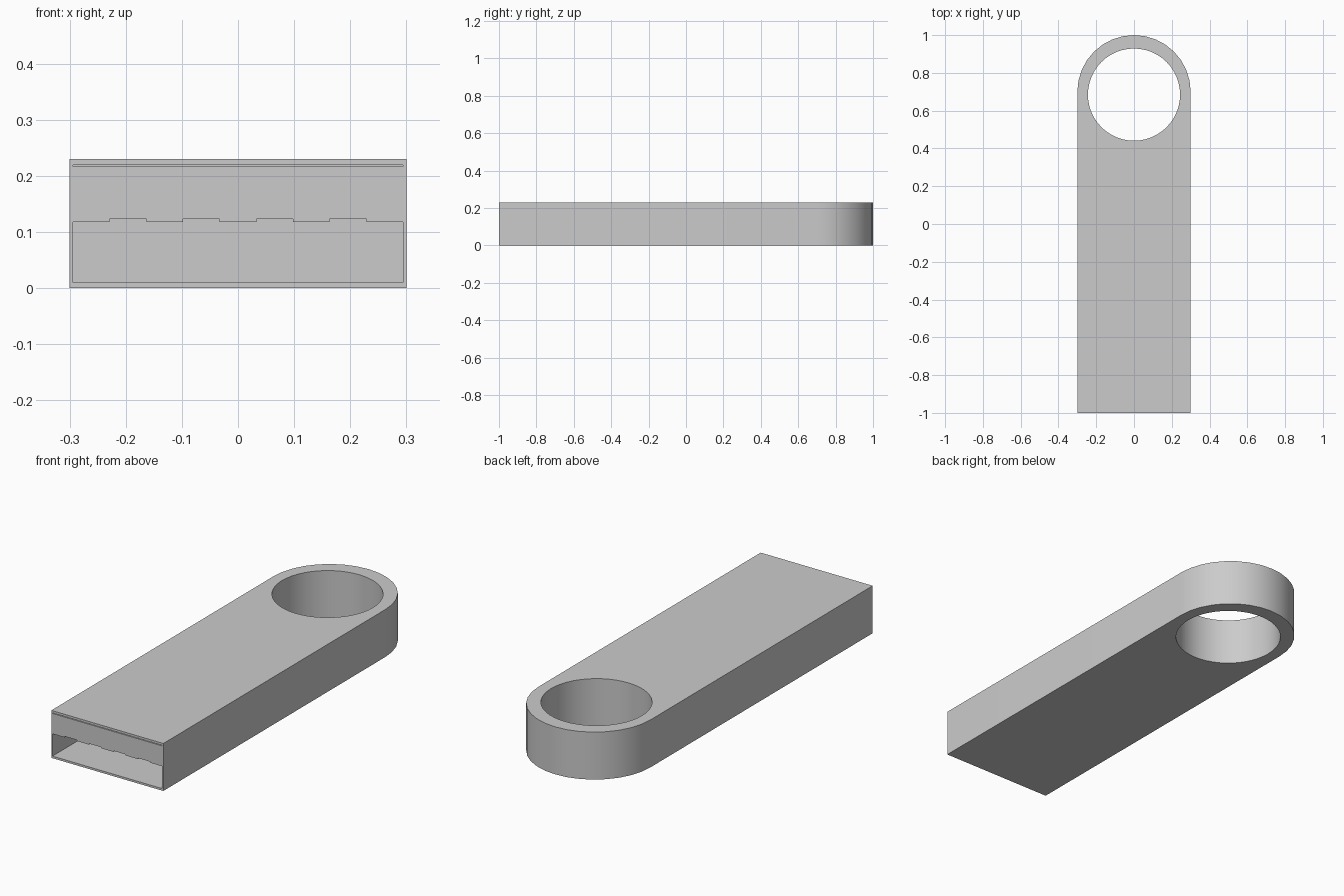
import bpy, bmesh, math

if "Cube" in bpy.data.objects:
    bpy.data.objects.remove(bpy.data.objects["Cube"])

HALF_W, HEIGHT = 0.30, 0.23      # outer size
IN_W, IN_LOW, IN_TOP = 0.294, 0.01, 0.2195
TONGUE_Z = 0.123
FRONT, BACK = -1.0, -0.4         # socket mouth and socket end


def prism(name, pts, z0, z1):
    """Extrude a flat outline upward from z0 to z1."""
    mesh = bpy.data.meshes.new(name)
    bm = bmesh.new()
    face = bm.faces.new([bm.verts.new((x, y, z0)) for x, y in pts])
    new = bmesh.ops.extrude_face_region(bm, geom=[face])["geom"]
    verts = [g for g in new if isinstance(g, bmesh.types.BMVert)]
    bmesh.ops.translate(bm, vec=(0, 0, z1 - z0), verts=verts)
    bmesh.ops.recalc_face_normals(bm, faces=bm.faces)
    bm.to_mesh(mesh)
    bm.free()
    ob = bpy.data.objects.new(name, mesh)
    bpy.context.collection.objects.link(ob)
    return ob


def box(name, x0, x1, y0, y1, z0, z1):
    return prism(name, [(x0, y0), (x1, y0), (x1, y1), (x0, y1)], z0, z1)


def arc(cy, r, a0, a1, n):
    return [(r * math.cos(a0 + (a1 - a0) * i / n),
             cy + r * math.sin(a0 + (a1 - a0) * i / n)) for i in range(n + 1)]


def cut(target, cutter):
    mod = target.modifiers.new(cutter.name, "BOOLEAN")
    mod.operation = "DIFFERENCE"
    mod.solver = "EXACT"
    mod.object = cutter
    bpy.context.view_layer.objects.active = target
    bpy.ops.object.modifier_apply(modifier=mod.name)
    bpy.data.objects.remove(cutter)


# Case: long bar with a rounded back end
outline = [(-HALF_W, FRONT), (HALF_W, FRONT)] + arc(0.70, HALF_W, 0, math.pi, 16)
case = prism("case", outline, 0, HEIGHT)

# Round finger hole and front socket
cut(case, prism("hole_cutter", arc(0.685, 0.244, 0, 2 * math.pi, 48)[:-1], -0.1, 0.4))
cut(case, box("socket_cutter", -IN_W, IN_W, FRONT - 0.1, BACK, IN_LOW, IN_TOP))

bpy.ops.object.select_all(action="DESELECT")
case.select_set(True)
bpy.context.view_layer.objects.active = case
bpy.ops.object.shade_smooth_by_angle(angle=math.radians(30))

# Tongue filling the upper part of the socket, with a hairline gap above it
box("tongue", -IN_W, IN_W, FRONT, BACK, TONGUE_Z, IN_TOP - 0.003)

# Five contact strips under the tongue
pitch = 2 * IN_W / 9
for i in range(5):
    x = -IN_W + 2 * i * pitch
    box(f"contact_{i + 1}", x, x + pitch, FRONT, BACK, TONGUE_Z - 0.005, TONGUE_Z)
